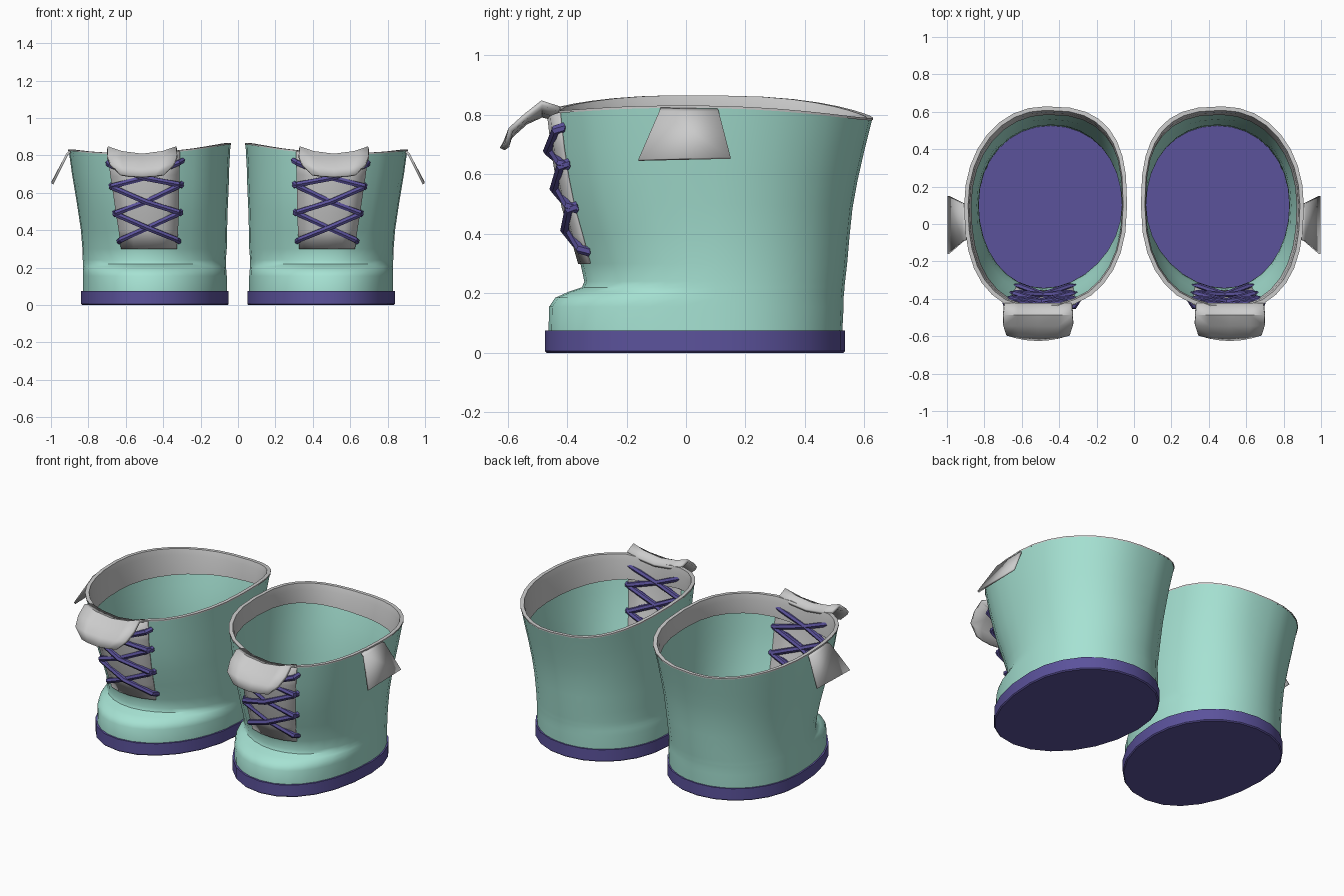
import bpy, math

if "Cube" in bpy.data.objects:
    bpy.data.objects.remove(bpy.data.objects["Cube"])

def material(name, rgb):
    m = bpy.data.materials.new(name)
    m.diffuse_color = (*rgb, 1)
    m.use_nodes = True
    m.node_tree.nodes["Principled BSDF"].inputs["Base Color"].default_value = m.diffuse_color
    return m

TEAL = material("teal", (0.38, 0.76, 0.65))
PURPLE = material("purple", (0.105, 0.085, 0.33))
N = 32                       # columns round the boot
FRONT = 3 * N // 4           # column facing -y

# boot profile: height, inner x, outer x, front y, back y
PROFILE = [(0.06, .06, .83, -.463, .525), (0.155, .06, .83, -.46, .53),
           (0.185, .062, .83, -.44, .53), (0.205, .065, .83, -.395, .532),
           (0.22, .065, .83, -.35, .533), (0.24, .065, .83, -.342, .535),
           (0.30, .06, .832, -.355, .542), (0.40, .058, .84, -.382, .55),
           (0.50, .055, .855, -.41, .56), (0.60, .05, .871, -.43, .577),
           (0.70, .047, .888, -.445, .598), (0.82, .04, .905, -.458, .626)]

def oval(a, xi, xo, yf, yb, out=0, t=0, waist=0):
    """Rounded section; its inner corners get squarer towards the rim (t = 1)."""
    c, s = math.cos(a), math.sin(a)
    if s < 0:
        top = .85 if abs(c) < .39 else (.82 if c < 0 else .87)
    else:
        top = .73 if c < 0 else .96
    e = .96 + (top - .96) * t + (waist if s < 0 else 0)
    c, s = (math.copysign(abs(v) ** e, v) for v in (c, s))
    ry = (yb - .1 if s > 0 else .1 - yf) + out
    x = (xi + xo) / 2 + c * ((xo - xi) / 2 + out) + (.035 * s * s if s < 0 else 0)
    return x, .1 + s * ry

def rim_height(a):
    c, s = math.cos(a), math.sin(a)
    dip = .02 * max(0, 1 - abs(c) / .38) if s < 0 else 0
    return .842 - .0175 * c - .045 * s * s - .0125 * s - dip

def surf(a, z, out=0):
    """Point on the boot wall at angle a and nominal height z."""
    zc = min(max(z, PROFILE[0][0]), PROFILE[-1][0])
    for p, q in zip(PROFILE, PROFILE[1:]):
        if zc <= q[0]:
            t = (zc - p[0]) / (q[0] - p[0])
            r = [u + (v - u) * t for u, v in zip(p, q)]
            break
    h = min(1, max(0, (z - .3) / .52))
    waist = .06 * max(0, 1 - abs(z - .26) / .2) if z > .2 else 0
    x, y = oval(a, *r[1:], out, h, waist)
    return x, y, z + (rim_height(a) - .82) * h

def col(i):
    return 2 * math.pi * i / N

def mesh_object(name, verts, faces, mat=None, angle=40, thick=0):
    me = bpy.data.meshes.new(name)
    me.from_pydata(verts, [], faces)
    ob = bpy.data.objects.new(name, me)
    bpy.context.collection.objects.link(ob)
    finish(ob, mat, angle, thick)
    return ob

def finish(ob, mat, angle=40, thick=0):
    if mat:
        ob.data.materials.append(mat)
    bpy.ops.object.select_all(action='DESELECT')
    ob.select_set(True)
    bpy.context.view_layer.objects.active = ob
    bpy.ops.object.shade_smooth_by_angle(angle=math.radians(angle))
    if thick:
        s = ob.modifiers.new("thickness", 'SOLIDIFY')
        s.thickness, s.offset = thick, 0
    ob.modifiers.new("pair", 'MIRROR')   # second boot

def strip(rows, wrap=False, skip=lambda j, i: False):
    """Join equal-length rows of points into quads."""
    n = len(rows[0])
    verts = [p for r in rows for p in r]
    faces = [(j * n + i, j * n + (i + 1) % n, (j + 1) * n + (i + 1) % n, (j + 1) * n + i)
             for j in range(len(rows) - 1) for i in range(n if wrap else n - 1)
             if not skip(j, i)]
    return verts, faces

# boot wall, with the lacing gap left open at the front
rows = [[surf(col(i), p[0]) for i in range(N)] for p in PROFILE]
gap = lambda j, i: PROFILE[j][0] >= .3 and FRONT - 2 <= i < FRONT + 2
mesh_object("boot_upper", *strip(rows, True, gap), TEAL)

# tongue filling the gap
rows = [[surf(col(i), p[0], .004) for i in range(FRONT - 2, FRONT + 3)]
        for p in PROFILE if p[0] >= .3]
mesh_object("tongue", *strip(rows), thick=.008)

# lining band folded over the rim, deeper on the outer side
band = [(.818, .003, 0), (.826, .003, 0), (.826, -.018, 0), (.79, -.022, 0), (.69, -.012, .03)]
mesh_object("rim_lining", *strip([[surf(col(i), z - d * math.cos(col(i)), o) for i in range(N)]
                                  for z, o, d in band], True))

# sole
M = 24
ring = lambda z, d: [(*oval(2 * math.pi * i / M, .05, .84, -.475, .535, d), z) for i in range(M)]
v, f = strip([ring(0, -.006), ring(.006, 0), ring(.075, 0)], True)
f += [tuple(range(M))[::-1], tuple(range(2 * M, 3 * M))]
mesh_object("sole", v, f, PURPLE, 30)

# tongue flap folded forward: y, centre z, edge rise, half width
flap = [(-.425, .785, .035, .18), (-.485, .80, .04, .185), (-.54, .775, .02, .187),
        (-.59, .73, .02, .17), (-.618, .685, .01, .115)]
rows = [[(.513 + w * u, y + (.015 * u * u if y < -.6 else 0), z + e * u * u)
         for u in (-1, -.6, 0, .6, 1)] for y, z, e, w in flap]
mesh_object("tongue_flap", *strip(rows), thick=.018)

# pull tab on the outer side
rows = [[(.895, -.085, .82), (.895, .105, .82)], [(.912, -.09, .808), (.912, .11, .808)],
        [(.993, -.16, .648), (.993, .15, .655)]]
mesh_object("side_tab", *strip(rows), thick=.012)

# crossed laces, each a loop passing round the tongue
cu = bpy.data.curves.new("laces", 'CURVE')
cu.dimensions = '3D'
cu.bevel_depth, cu.bevel_resolution = .016, 1
for i in range(3):
    z0 = .345 + .148 * i
    z1 = min(z0 + .148, .765)
    for side in (-1, 1):
        pts = []
        for u, o in ((-1.06, .004), (-.93, .020), (0, .012 + .008 * side), (.93, .020),
                     (1.06, .004), (.9, -.010), (0, -.010), (-.9, -.010)):
            t = (u + 1) / 2
            pts.append(surf(-math.pi / 2 + side * u * math.radians(22.5), z0 + (z1 - z0) * t, o))
        sp = cu.splines.new('POLY')
        sp.points.add(len(pts) - 1)
        for k, p in enumerate(pts):
            sp.points[k].co = (*p, 1)
        sp.use_cyclic_u = True
laces = bpy.data.objects.new("laces", cu)
bpy.context.collection.objects.link(laces)
bpy.ops.object.select_all(action='DESELECT')
laces.select_set(True)
bpy.context.view_layer.objects.active = laces
bpy.ops.object.convert(target='MESH')
finish(bpy.context.object, PURPLE)
